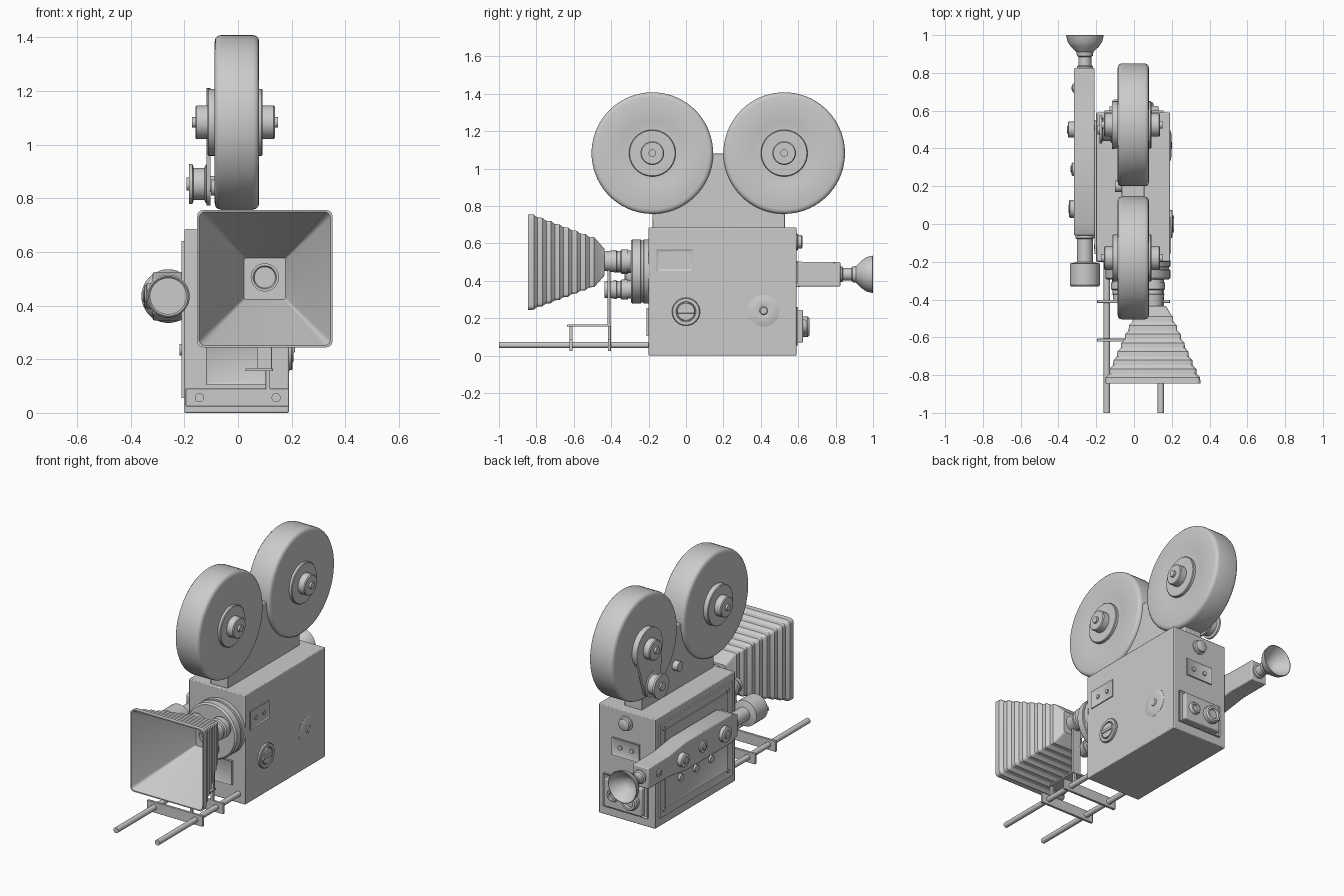
import bpy, bmesh, math
from mathutils import Vector


def finish(name, bm, bevel=0.0, angle=35):
    bmesh.ops.recalc_face_normals(bm, faces=bm.faces[:])
    me = bpy.data.meshes.new(name)
    bm.to_mesh(me)
    bm.free()
    for p in me.polygons:
        p.use_smooth = True
    me.set_sharp_from_angle(angle=math.radians(angle))
    ob = bpy.data.objects.new(name, me)
    bpy.context.collection.objects.link(ob)
    if bevel:
        m = ob.modifiers.new("bevel", 'BEVEL')
        m.width, m.segments, m.limit_method = bevel, 2, 'ANGLE'
    return ob


def loft(name, rings, **kw):
    """Skin a list of closed rings and cap both ends."""
    bm = bmesh.new()
    vs = [[bm.verts.new(p) for p in r] for r in rings]
    n = len(vs[0])
    for a, b in zip(vs, vs[1:]):
        for i in range(n):
            j = (i + 1) % n
            bm.faces.new((a[i], a[j], b[j], b[i]))
    bm.faces.new(vs[0])
    bm.faces.new(vs[-1])
    return finish(name, bm, **kw)


def lathe(name, axis, loc, prof, n=40):
    """Turned part: prof holds (position along axis, radius)."""
    rings = []
    for t, r in prof:
        ring = []
        for i in range(n):
            a = 2 * math.pi * i / n
            c, s = r * math.cos(a), r * math.sin(a)
            ring.append(Vector(loc) + Vector((t, c, s) if axis == 'X' else (c, t, s)))
        rings.append(ring)
    return loft(name, rings)


def cyl(name, axis, loc, t0, t1, r, n=32):
    return lathe(name, axis, loc, [(t0, r), (t1, r)], n)


def box(name, x, y, z, bevel=0.004):
    ring = lambda h: [(x[0], y[0], h), (x[1], y[0], h), (x[1], y[1], h), (x[0], y[1], h)]
    return loft(name, [ring(z[0]), ring(z[1])], bevel=bevel)


def panel(name, x, y, z, out, rim=0.012, sink=0.006):
    """Thin plate with a raised rim on the face that looks along out."""
    bm = bmesh.new()
    bmesh.ops.create_cube(bm, size=1)
    for v in bm.verts:
        v.co = [c[0] if k < 0 else c[1] for c, k in zip((x, y, z), v.co)]
    bmesh.ops.recalc_face_normals(bm, faces=bm.faces[:])
    o = Vector(out)
    f = max(bm.faces, key=lambda q: q.normal.dot(o))
    bmesh.ops.inset_region(bm, faces=[f], thickness=rim)
    bmesh.ops.translate(bm, verts=f.verts[:], vec=-o * sink)
    return finish(name, bm)


# Main body and magazine throat
box("camera_body", (-0.2, 0.19), (-0.2, 0.59), (0, 0.685), 0.005)
box("magazine_throat", (-0.065, 0.055), (-0.18, 0.53), (0.68, 1.08))

# Film magazines with hubs on both sides
for tag, y in (("front", -0.18), ("rear", 0.525)):
    half = [(0.078, 0.12), (0.076, 0.145), (0.083, 0.175), (0.083, 0.3),
            (0.08, 0.314), (0.072, 0.322), (0.06, 0.325)]
    prof = half + [(-t, r) for t, r in reversed(half)]
    lathe(tag + "_magazine", 'X', (-0.004, y, 1.083), prof, 72)
    for side, s in (("right", 1), ("left", -1)):
        g = 0.0 if s > 0 else 0.022
        lathe(f"{tag}_{side}_hub", 'X', (0, y, 1.083),
              [(s * t, r) for t, r in ((0.06, 0.125), (0.088 + g, 0.125), (0.092 + g, 0.121),
               (0.092 + g, 0.063), (0.132 + g, 0.063), (0.137 + g, 0.058), (0.137 + g, 0.02),
               (0.15 + g, 0.02))])

# Teardrop belt plate and pulley on the left of the rear magazine
bm = bmesh.new()
for cy, cz, r in ((0.525, 1.083, 0.127), (0.5, 0.853, 0.08)):
    for i in range(40):
        a = math.pi * i / 20
        for x in (-0.117, -0.103):
            bm.verts.new((x, cy + r * math.cos(a), cz + r * math.sin(a)))
bmesh.ops.convex_hull(bm, input=bm.verts[:])
bmesh.ops.dissolve_limit(bm, angle_limit=0.01, verts=bm.verts[:], edges=bm.edges[:])
finish("belt_plate", bm)
lathe("pulley", 'X', (0, 0.5, 0.853),
      [(-0.06, 0.03), (-0.11, 0.03), (-0.11, 0.072), (-0.12, 0.072), (-0.125, 0.06), (-0.165, 0.06),
       (-0.17, 0.075), (-0.182, 0.075), (-0.182, 0.025), (-0.192, 0.025)])
cyl("throat_knob", 'X', (0, 0.2, 0.84), -0.1, -0.05, 0.03)

# Lens turret with three lenses
TX, TZ = 0.02, 0.45
lathe("lens_turret", 'Y', (TX, 0, TZ),
      [(-0.19, 0.172), (-0.225, 0.172), (-0.228, 0.166), (-0.24, 0.166), (-0.243, 0.172),
       (-0.285, 0.172), (-0.295, 0.163)], 56)
for k, front in enumerate((-0.46, -0.4, -0.435)):
    a = math.radians(34.5 + 120 * k)
    r = 0.064 if k == 0 else 0.054
    lathe(f"lens_{k + 1}", 'Y', (TX + 0.097 * math.cos(a), 0, TZ + 0.097 * math.sin(a)),
          [(-0.28, r * 0.9), (-0.31, r * 0.9), (-0.31, r), (-0.345, r), (-0.35, r * 0.85),
           (-0.37, r * 0.85), (-0.372, r * 0.95), (front + 0.03, r * 0.82), (front, r * 0.82),
           (front, r * 0.68), (front + 0.012, r * 0.6)])


# Ribbed bellows hood, open at the front
def rounded_ring(y, hx, hz, k=0.09):
    pts, r = [], k * min(hx, hz)
    for q, (sx, sz) in enumerate(((1, 1), (-1, 1), (-1, -1), (1, -1))):
        for i in range(5):
            a = math.pi / 2 * (q + i / 4)
            pts.append((0.1 + sx * (hx - r) + r * math.cos(a), y, 0.5 + sz * (hz - r) + r * math.sin(a)))
    return pts


rings = [rounded_ring(-0.435, 0.07, 0.07, 0.2)]
RIBS = 8
for i in range(RIBS):
    t = i / (RIBS - 1)
    y, hx, hz = -0.483 - 0.046 * i, 0.106 + 0.144 * t, 0.133 + 0.121 * t
    rings += [rounded_ring(y, hx - 0.008, hz - 0.008), rounded_ring(y - 0.008, hx, hz)]
    rings.append(rounded_ring(y - (0.034 if i < RIBS - 1 else 0.04), hx + 0.002, hz + 0.002))
rings += [rounded_ring(-0.845, 0.245, 0.249), rounded_ring(-0.45, 0.077, 0.077)]
loft("bellows_hood", rings, angle=25)

# Hood support on twin rods
for tag, x in (("left", -0.144), ("right", 0.142)):
    cyl(tag + "_rod", 'Y', (x, 0, 0.057), -1.0, -0.19, 0.017, 20)
for tag, y in (("front", -0.615), ("rear", -0.41)):
    box(tag + "_crossbar", (-0.195, 0.19), (y - 0.008, y + 0.008), (0.024, 0.09), 0.002)
    box(tag + "_post", (0.103, 0.119), (y - 0.008, y + 0.008), (0.08, 0.16), 0.001)
box("support_shelf", (0.028, 0.13), (-0.635, -0.4), (0.156, 0.166), 0.001)
box("support_upright", (0.07, 0.126), (-0.419, -0.405), (0.16, 0.46), 0.001)

# Viewfinder along the left side
prof = [(-0.06, 0.37, 0.5), (0.0, 0.345, 0.525), (0.45, 0.345, 0.525),
        (0.62, 0.37, 0.502), (0.825, 0.37, 0.5)]
loft("viewfinder_housing",
     [[(-0.318, y, a), (-0.208, y, a), (-0.208, y, b), (-0.318, y, b)] for y, a, b in prof], bevel=0.006)
VF = (-0.26, 0, 0.435)
lathe("viewfinder_lens", 'Y', VF,
      [(-0.04, 0.05), (-0.075, 0.05), (-0.08, 0.042), (-0.2, 0.042), (-0.21, 0.08), (-0.322, 0.08),
       (-0.33, 0.074), (-0.324, 0.068)])
lathe("eyecup", 'Y', VF,
      [(0.81, 0.042), (0.835, 0.042), (0.84, 0.034), (0.885, 0.034), (0.89, 0.042), (0.91, 0.045),
       (0.94, 0.075), (0.965, 0.092), (0.998, 0.1), (1.0, 0.096), (0.97, 0.08), (0.93, 0.04), (0.92, 0.02)])
for i, (y, r, d) in enumerate(((0.72, 0.025, 0.326), (0.5, 0.042, 0.35), (0.29, 0.035, 0.33), (0.08, 0.048, 0.343))):
    lathe(f"viewfinder_knob_{i + 1}", 'X', (0, y, 0.435),
          [(-0.31, r), (-d + 0.004, r), (-d, r - 0.006), (-d, r * 0.5), (-d - 0.005, r * 0.45)], 28)
box("viewfinder_mount", (-0.215, -0.195), (0.05, 0.45), (0.38, 0.49))

# Left door with corner screws and control knobs
panel("side_door", (-0.21, -0.19), (-0.16, 0.55), (0.055, 0.64), (-1, 0, 0), 0.025, 0.006)
panel("door_inner_plate", (-0.21, -0.19), (-0.11, 0.5), (0.105, 0.59), (-1, 0, 0), 0.012, 0.005)
for y in (-0.12, 0.51):
    for z in (0.095, 0.6):
        cyl("door_screw", 'X', (0, y, z), -0.211, -0.195, 0.012, 16)
for i, y in enumerate((0.05, 0.2, 0.35)):
    cyl(f"door_knob_{i + 1}", 'X', (0, y, 0.235), -0.218, -0.19, 0.022, 24)

# Right side: switch plate, slotted lock and shallow dial
panel("right_switch_plate", (0.18, 0.196), (-0.157, 0.036), (0.453, 0.567), (1, 0, 0), 0.014)
for y in (-0.1, -0.018):
    cyl("right_switch", 'X', (0, y, 0.51), 0.185, 0.197, 0.013, 20)
lathe("slotted_lock", 'X', (0, 0, 0.235),
      [(0.18, 0.075), (0.2, 0.075), (0.204, 0.071), (0.204, 0.054), (0.196, 0.052), (0.196, 0.048), (0.206, 0.046)])
box("lock_bar", (0.2, 0.212), (-0.046, 0.046), (0.226, 0.244), 0.002)
lathe("shallow_dial", 'X', (0, 0.415, 0.24),
      [(0.18, 0.085), (0.191, 0.085), (0.198, 0.06), (0.199, 0.035), (0.196, 0.022), (0.201, 0.018), (0.201, 0.01)])

# Front nameless plate below the turret
panel("front_plate", (-0.12, 0.105), (-0.212, -0.19), (0.105, 0.255), (0, -1, 0), 0.015)

# Rear: knob, switch plate and socket box
lathe("rear_knob", 'Y', (0, 0, 0.608),
      [(0.58, 0.045), (0.597, 0.045), (0.6, 0.036), (0.618, 0.036), (0.622, 0.03)], 32)
panel("rear_switch_plate", (-0.095, 0.095), (0.58, 0.598), (0.39, 0.5), (0, 1, 0), 0.014)
for x in (-0.04, 0.04):
    cyl("rear_switch", 'Y', (x, 0, 0.445), 0.585, 0.6, 0.014, 20)
panel("socket_base", (-0.155, 0.155), (0.58, 0.6), (0.055, 0.26), (0, 1, 0), 0.012)
box("socket_box", (-0.13, 0.13), (0.59, 0.625), (0.07, 0.245), 0.006)
for tag, x, r, d in (("large", -0.06, 0.055, 0.66), ("small", 0.065, 0.038, 0.645)):
    lathe(tag + "_socket", 'Y', (x, 0, 0.155),
          [(0.61, r), (d - 0.01, r), (d, r * 0.85), (d, r * 0.6), (d - 0.012, r * 0.5)], 32)
